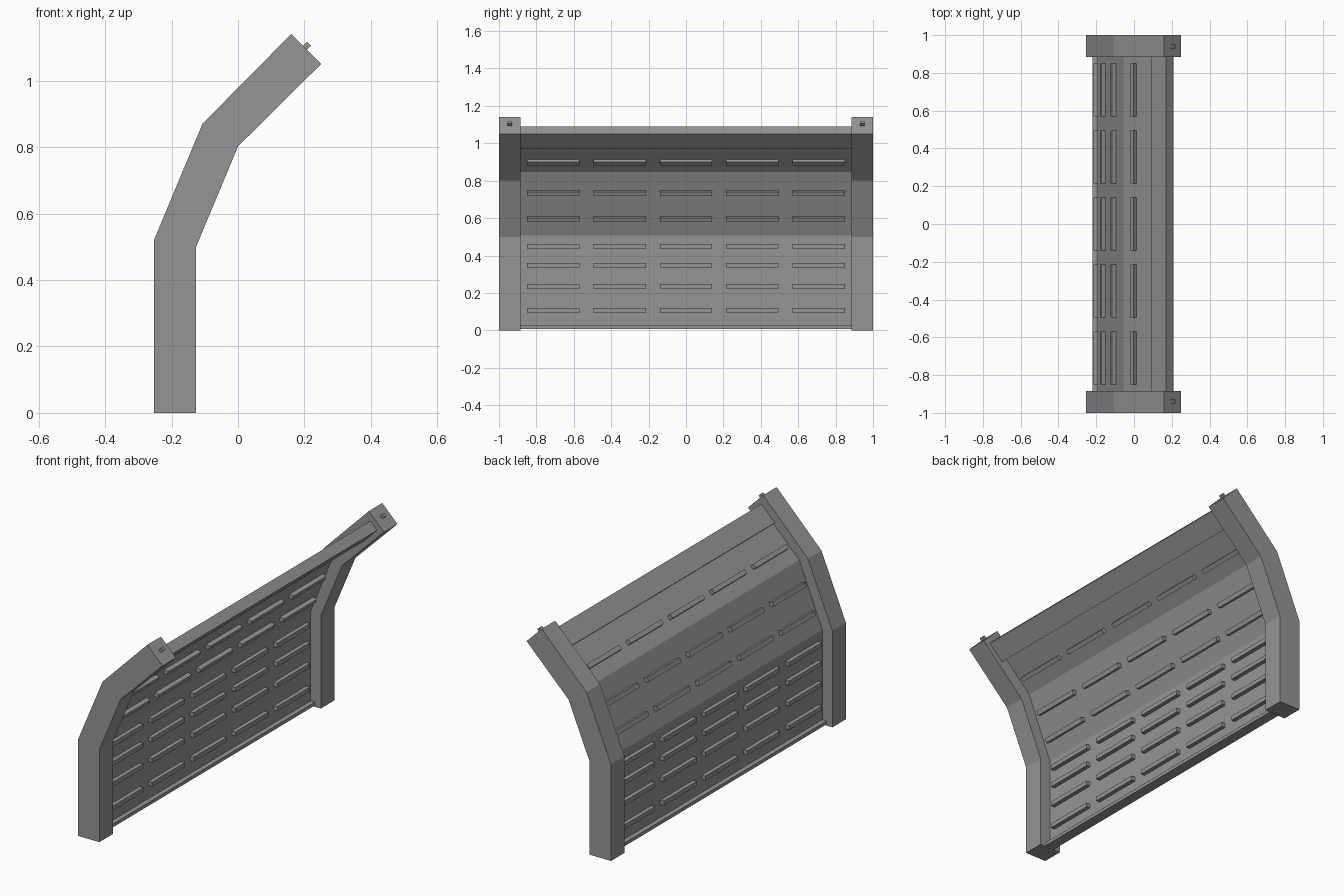
import bpy
import bmesh
from mathutils import Vector

cube = bpy.data.objects.get("Cube")
if cube:
    bpy.data.objects.remove(cube, do_unlink=True)

# Single grey for the whole barrier
grey = bpy.data.materials.new("concrete_grey")
grey.use_nodes = True
grey.diffuse_color = (0.3, 0.3, 0.3, 1)
grey.node_tree.nodes["Principled BSDF"].inputs["Base Color"].default_value = (0.3, 0.3, 0.3, 1)


def add_prism(bm, outline, y0, y1):
    """Extrude an x-z outline along y."""
    face = bm.faces.new([bm.verts.new((x, y0, z)) for x, z in outline])
    moved = bmesh.ops.extrude_face_region(bm, geom=[face])["geom"]
    verts = [v for v in moved if isinstance(v, bmesh.types.BMVert)]
    bmesh.ops.translate(bm, verts=verts, vec=(0, y1 - y0, 0))


def slab(centre, along, length, thickness):
    """Rectangle in x-z whose length runs along the given direction."""
    c, t = Vector(centre), Vector(along).normalized()
    a, n = t * length / 2, Vector((-t.y, t.x)) * thickness / 2
    return [c - a - n, c + a - n, c + a + n, c - a + n]


def finish(name, bm):
    bmesh.ops.recalc_face_normals(bm, faces=bm.faces)
    mesh = bpy.data.meshes.new(name)
    bm.to_mesh(mesh)
    bm.free()
    mesh.materials.append(grey)
    obj = bpy.data.objects.new(name, mesh)
    bpy.context.collection.objects.link(obj)
    return obj


UP, LEAN, TIP = (0, 1), (0.137, 0.342), (1, 1)
INNER = 0.885

# Bent end posts, each with a small peg on its top end
post_outline = [(-0.253, 0), (-0.126, 0), (-0.126, 0.5), (0, 0.802), (0.25, 1.05),
                (0.16, 1.14), (-0.107, 0.87), (-0.253, 0.52)]
for side, name in ((-1, "front"), (1, "back")):
    bm = bmesh.new()
    add_prism(bm, post_outline, side * INNER, side)
    finish(name + "_post", bm)
    bm = bmesh.new()
    add_prism(bm, slab((0.204, 1.102), TIP, 0.026, 0.017), side * 0.93, side * 0.954)
    finish(name + "_post_peg", bm)

# Thin bent sheet between the posts
bends = [Vector(p) for p in ((-0.19, 0.01), (-0.19, 0.508), (-0.053, 0.848), (0.15, 1.05))]
half = Vector((0.003, -0.001))
bm = bmesh.new()
add_prism(bm, [p + half for p in bends] + [p - half for p in reversed(bends)], -INNER, INNER)
finish("bent_sheet", bm)

# Rails along the bottom and top edges
bm = bmesh.new()
add_prism(bm, slab((-0.19, 0.016), UP, 0.018, 0.057), -INNER, INNER)
finish("bottom_rail", bm)
bm = bmesh.new()
add_prism(bm, slab((0.15, 1.03), TIP, 0.113, 0.057), -INNER, INNER)
finish("top_rail", bm)

# Rows of five short ribs standing out on both sides of the sheet
rows = [((-0.19, z), UP) for z in (0.107, 0.235, 0.347, 0.449)]
rows += [((-0.153, 0.6), LEAN), ((-0.097, 0.739), LEAN), ((0.007, 0.908), TIP)]
for number, (centre, along) in enumerate(rows, 1):
    bm = bmesh.new()
    for i in range(-2, 3):
        y = i * 0.355
        add_prism(bm, slab(centre, along, 0.024, 0.05), y - 0.14, y + 0.14)
    finish("rib_row_%d" % number, bm)
